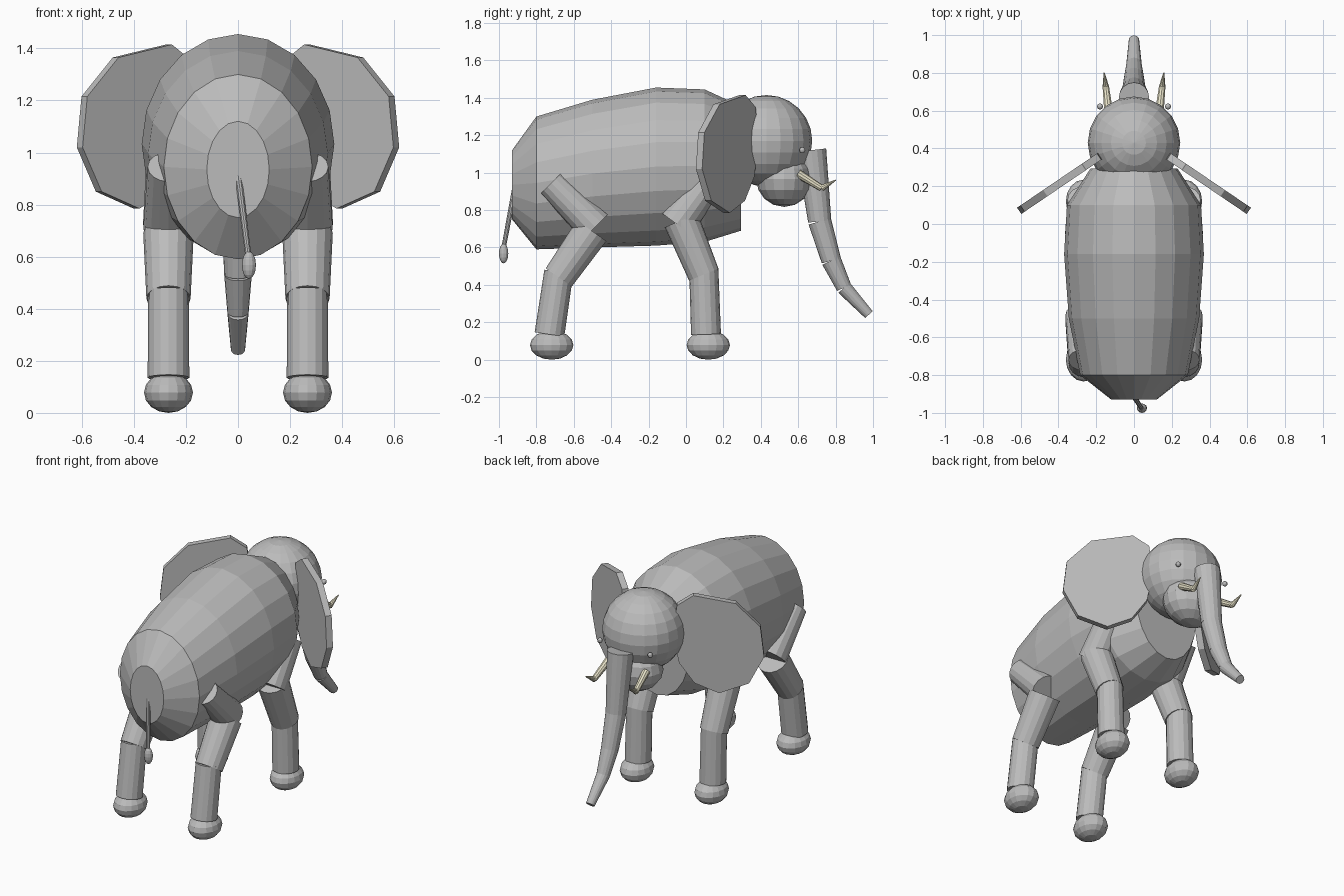
import bpy, bmesh, math
from mathutils import Vector, Matrix

cube = bpy.data.objects.get("Cube")
if cube:
    bpy.data.objects.remove(cube, do_unlink=True)


def make_material(name, rgb):
    mat = bpy.data.materials.new(name)
    mat.use_nodes = True
    color = (*rgb, 1.0)
    mat.diffuse_color = color
    mat.node_tree.nodes["Principled BSDF"].inputs["Base Color"].default_value = color
    return mat


HIDE = make_material("grey hide", (0.5, 0.5, 0.5))
IVORY = make_material("ivory", (0.8, 0.76, 0.58))


def finish(bm, name, mat):
    bmesh.ops.recalc_face_normals(bm, faces=bm.faces)
    mesh = bpy.data.meshes.new(name)
    bm.to_mesh(mesh)
    bm.free()
    mesh.materials.append(mat)
    obj = bpy.data.objects.new(name, mesh)
    bpy.context.collection.objects.link(obj)
    return obj


def limb(name, a, b, ra, rb, sides=16, mat=HIDE):
    """Capped tapered cylinder from a to b."""
    a, b = Vector(a), Vector(b)
    axis = b - a
    turn = axis.to_track_quat('Z', 'Y').to_matrix().to_4x4()
    bm = bmesh.new()
    bmesh.ops.create_cone(bm, cap_ends=True, segments=sides, radius1=ra, radius2=rb,
                          depth=axis.length,
                          matrix=Matrix.Translation((a + b) / 2) @ turn)
    return finish(bm, name, mat)


def ball(name, center, radii, segments=16, rings=8):
    bm = bmesh.new()
    bmesh.ops.create_uvsphere(bm, u_segments=segments, v_segments=rings, radius=1,
                              matrix=Matrix.Translation(center) @ Matrix.Diagonal((*radii, 1)))
    return finish(bm, name, HIDE)


def chain(name, x, points, sides=16):
    """Row of separate limbs; each point is y, z, radius."""
    for i, (p, q) in enumerate(zip(points, points[1:])):
        limb(f"{name}_{i + 1}", (x, p[0], p[1]), (x, q[0], q[1]), p[2], q[2], sides)


# Barrel body: elliptical rings of y, half width, bottom, top
SIDES = 20
rings = []
bm = bmesh.new()
for y, w, low, high in [(-0.93, 0.12, 0.75, 1.12), (-0.8, 0.285, 0.59, 1.30),
                        (-0.5, 0.345, 0.6, 1.39), (-0.16, 0.37, 0.61, 1.455),
                        (0.1, 0.355, 0.63, 1.445), (0.295, 0.23, 0.69, 1.355)]:
    ring = []
    for k in range(SIDES):
        t = math.tau * k / SIDES
        ring.append(bm.verts.new((w * math.sin(t), y,
                                  (low + high) / 2 + (high - low) / 2 * math.cos(t))))
    rings.append(ring)
for r, q in zip(rings, rings[1:]):
    for k in range(SIDES):
        n = (k + 1) % SIDES
        bm.faces.new((r[k], r[n], q[n], q[k]))
bm.faces.new(rings[0])
bm.faces.new(rings[-1])
finish(bm, "body", HIDE)

# Head, jaw and trunk
ball("head", (0, 0.43, 1.17), (0.245, 0.245, 0.245), 20, 12)
ball("jaw", (0, 0.525, 0.965), (0.18, 0.15, 0.148))
chain("trunk", 0, [(0.67, 1.12, 0.08), (0.715, 0.74, 0.062), (0.777, 0.53, 0.053),
                   (0.845, 0.385, 0.041), (0.978, 0.241, 0.027)])

# Tail and tuft
limb("tail", (0, -0.915, 0.92), (0.04, -0.975, 0.6), 0.014, 0.012, 10)
ball("tail_tuft", (0.042, -0.975, 0.568), (0.027, 0.025, 0.053), 12)

# Ear outline as x, z; the plate is swept back from the head
EAR = [(0.265, 1.415), (0.47, 1.365), (0.59, 1.215), (0.608, 1.02), (0.535, 0.85),
       (0.39, 0.785), (0.27, 0.85), (0.195, 0.98), (0.165, 1.17), (0.185, 1.35)]

# Leg joints as y, z, radius
FRONT = [(0.13, 0.97, 0.085), (-0.05, 0.725, 0.098)]
FRONT_LOW = [(-0.025, 0.745, 0.096), (0.095, 0.455, 0.085)]
REAR = [(-0.72, 0.945, 0.08), (-0.485, 0.71, 0.097)]
REAR_LOW = [(-0.505, 0.69, 0.097), (-0.68, 0.44, 0.085)]

for side, s in (("left", 1), ("right", -1)):
    # Ears
    bm = bmesh.new()
    offset = Vector((s * 0.0112, 0.0166, 0))
    outline = [Vector((s * x, 0.37 - (x - 0.165) * 0.678, z)) for x, z in EAR]
    face = bm.faces.new([bm.verts.new(p - offset) for p in outline])
    grown = bmesh.ops.extrude_face_region(bm, geom=[face], use_keep_orig=True)["geom"]
    bmesh.ops.translate(bm, vec=offset * 2,
                        verts=[v for v in grown if isinstance(v, bmesh.types.BMVert)])
    finish(bm, f"{side}_ear", HIDE)

    # Eyes and bent tusks
    ball(f"{side}_eye", (s * 0.18, 0.622, 1.12), (0.016, 0.016, 0.016), 12)
    bend = (s * 0.149, 0.725, 0.917)
    limb(f"{side}_tusk_base", (s * 0.135, 0.6, 0.995), bend, 0.024, 0.018, 10, IVORY)
    limb(f"{side}_tusk_tip", bend, (s * 0.158, 0.8, 0.96), 0.018, 0.003, 10, IVORY)

    # Legs: thigh, knee section, shin and foot
    x = s * 0.267
    for end, thigh, knee, ankle in (("front", FRONT, FRONT_LOW, 0.107),
                                    ("rear", REAR, REAR_LOW, -0.73)):
        chain(f"{side}_{end}_thigh", x, thigh)
        chain(f"{side}_{end}_knee", x, knee)
        top_y, top_z, _ = knee[1]
        chain(f"{side}_{end}_shin", x, [(top_y, top_z + 0.03, 0.078), (ankle, 0.135, 0.08)])
        ball(f"{side}_{end}_foot", (x, ankle + 0.012, 0.078), (0.094, 0.116, 0.078))
